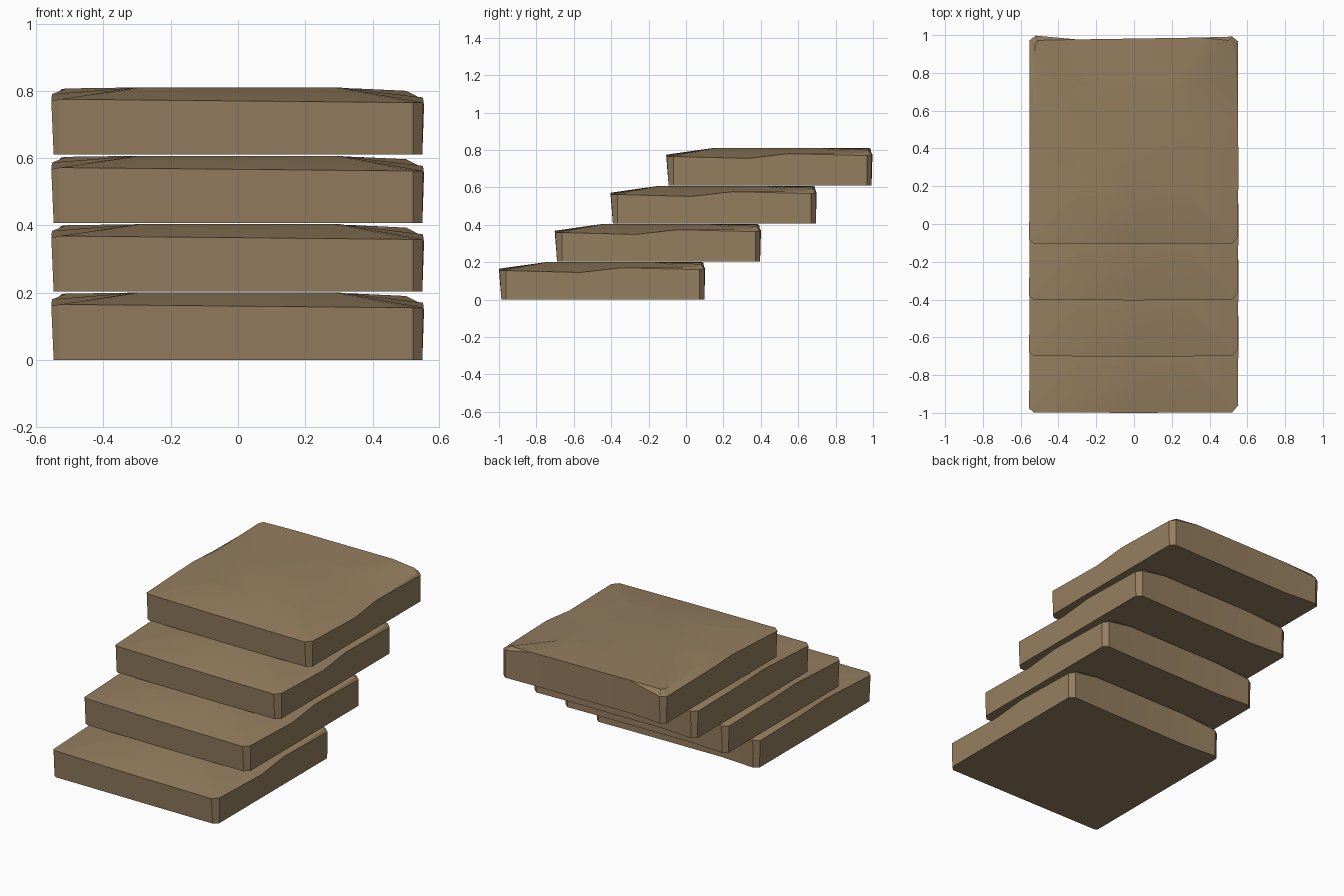
import bpy, bmesh, math

if "Cube" in bpy.data.objects:
    bpy.data.objects.remove(bpy.data.objects["Cube"])

stone = bpy.data.materials.new("sandstone")
stone.diffuse_color = (0.30, 0.21, 0.115, 1)
stone.use_nodes = True
stone.node_tree.nodes["Principled BSDF"].inputs["Base Color"].default_value = stone.diffuse_color

# Worn upper rim of one slab, counter-clockwise from the front left corner
RIM = [(-.53, -.55, .165), (0, -.553, .16), (.52, -.55, .155), (.55, -.515, .155),
       (.553, -.12, .145), (.55, .1, .17), (.55, .52, .16), (.52, .545, .165),
       (.35, .54, .197), (-.3, .53, .2), (-.52, .55, .165), (-.553, .525, .165),
       (-.553, .1, .17), (-.553, -.1, .18), (-.555, -.53, .16)]
# Chipped edges: where the top surface starts inside the rim
CHIPS = {6: (.535, .5, .172), 7: (.5, .525, .19), 10: (-.51, .525, .197),
         11: (-.525, .5, .195), 12: (-.51, .1, .197)}


def slab_mesh():
    bm = bmesh.new()
    n = len(RIM)
    lip = [CHIPS.get(i, p) for i, p in enumerate(RIM)]
    rings = [
        [(max(-.548, min(.548, x)), max(-.54, min(.545, y)), 0) for x, y, z in RIM],
        RIM,
        lip,
        [(x * .55, y * .55, .2) for x, y, z in lip],
    ]
    vs = [[bm.verts.new(p) for p in ring] for ring in rings]
    for a, b in zip(vs, vs[1:]):
        for i in range(n):
            j = (i + 1) % n
            bm.faces.new((a[i], a[j], b[j], b[i]))
    bm.faces.new(vs[0][::-1])
    bm.faces.new(vs[-1])
    bmesh.ops.remove_doubles(bm, verts=bm.verts, dist=1e-4)
    bmesh.ops.recalc_face_normals(bm, faces=bm.faces)
    me = bpy.data.meshes.new("step_slab")
    bm.to_mesh(me)
    bm.free()
    me.materials.append(stone)
    return me


# Four identical slabs climbing towards the back
mesh = slab_mesh()
for k in range(4):
    ob = bpy.data.objects.new(f"step_{k + 1}", mesh)
    ob.location = (0, -.447 + .298 * k, .2033 * k)
    bpy.context.collection.objects.link(ob)
    ob.select_set(True)
    bpy.context.view_layer.objects.active = ob
bpy.ops.object.shade_smooth_by_angle(angle=math.radians(30))
